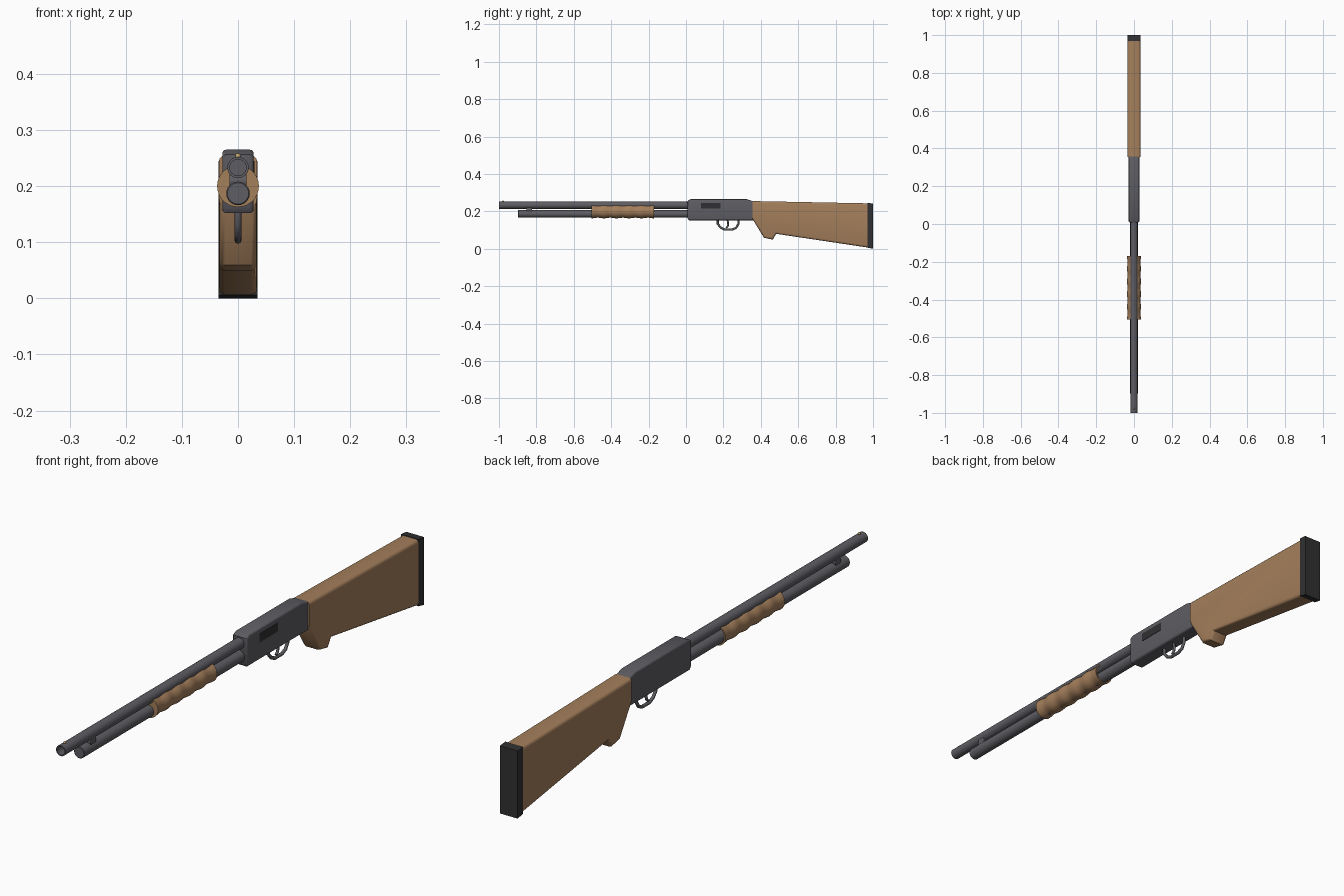
import bpy, bmesh, math
from mathutils import Matrix, Vector

if "Cube" in bpy.data.objects:
    bpy.data.objects.remove(bpy.data.objects["Cube"])


def material(name, rgb):
    m = bpy.data.materials.new(name)
    m.diffuse_color = (*rgb, 1)
    m.use_nodes = True
    m.node_tree.nodes["Principled BSDF"].inputs["Base Color"].default_value = m.diffuse_color
    return m


METAL = material("gunmetal", (0.11, 0.11, 0.125))
WOOD = material("wood", (0.37, 0.21, 0.105))
BLACK = material("black", (0.03, 0.03, 0.032))
BRASS = material("brass", (0.6, 0.42, 0.15))


def finish(name, bm, mat, angle=35):
    bmesh.ops.recalc_face_normals(bm, faces=bm.faces)
    me = bpy.data.meshes.new(name)
    bm.to_mesh(me)
    bm.free()
    ob = bpy.data.objects.new(name, me)
    bpy.context.collection.objects.link(ob)
    me.materials.append(mat)
    bpy.ops.object.select_all(action='DESELECT')
    ob.select_set(True)
    bpy.context.view_layer.objects.active = ob
    bpy.ops.object.shade_smooth_by_angle(angle=math.radians(angle))
    return ob


def slab(name, profile, half, mat, bevel=0, keep=lambda e: True):
    """Side profile in (y, z) extruded across x, with its side edges rounded."""
    bm = bmesh.new()
    face = bm.faces.new([bm.verts.new((-half, y, z)) for y, z in profile])
    ext = bmesh.ops.extrude_face_region(bm, geom=[face])["geom"]
    bmesh.ops.translate(bm, vec=(2 * half, 0, 0),
                        verts=[v for v in ext if isinstance(v, bmesh.types.BMVert)])
    if bevel:
        edges = [e for e in bm.edges
                 if abs(e.verts[0].co.x - e.verts[1].co.x) < 1e-5 and keep(e)]
        bmesh.ops.bevel(bm, geom=edges, offset=bevel, segments=3, profile=0.5, affect='EDGES')
    return finish(name, bm, mat)


def lathe(name, profile, z, mat, n=24):
    """(y, radius) profile spun around an axis along y at height z."""
    bm = bmesh.new()
    vs = [bm.verts.new((r, y, z)) for y, r in profile]
    es = [bm.edges.new(p) for p in zip(vs, vs[1:])]
    bmesh.ops.spin(bm, geom=vs + es, cent=(0, 0, z), axis=(0, 1, 0),
                   angle=math.tau, steps=n)
    bmesh.ops.remove_doubles(bm, verts=bm.verts, dist=1e-5)
    return finish(name, bm, mat, 40)


def rod(name, pts, radius, mat, closed=False):
    """Round bar following points given as (y, z)."""
    cu = bpy.data.curves.new(name, 'CURVE')
    cu.dimensions = '3D'
    cu.bevel_depth = radius
    cu.bevel_resolution = 2
    cu.use_fill_caps = True
    sp = cu.splines.new('POLY')
    sp.points.add(len(pts) - 1)
    for p, (y, z) in zip(sp.points, pts):
        p.co = (0, y, z, 1)
    sp.use_cyclic_u = closed
    ob = bpy.data.objects.new(name, cu)
    bpy.context.collection.objects.link(ob)
    cu.materials.append(mat)


# Barrel with open muzzle, and the magazine tube below it
lathe("barrel", [(0.03, 0), (0.03, 0.019), (-1, 0.019), (-1, 0.0145),
                 (-0.9, 0.0145), (-0.9, 0)], 0.233, METAL)
lathe("magazine_tube", [(0.03, 0), (0.03, 0.021), (-0.895, 0.021), (-0.897, 0.019),
                        (-0.897, 0)], 0.187, METAL)

# Clamp: short cross cylinder between the tubes
bm = bmesh.new()
bmesh.ops.create_cone(bm, cap_ends=True, segments=20, radius1=0.016, radius2=0.016, depth=0.03,
                      matrix=Matrix.Translation((0, -0.838, 0.209)) @ Matrix.Rotation(math.pi / 2, 4, 'Y'))
finish("tube_clamp", bm, METAL)

# Bead sight
bm = bmesh.new()
bmesh.ops.create_uvsphere(bm, u_segments=12, v_segments=8, radius=0.0045,
                          matrix=Matrix.Translation((0, -0.978, 0.254)))
finish("bead_sight", bm, BRASS)

# Ribbed sliding forend, hollow at the rear
steps = 36
ribs = [(-0.505 + 0.335 * i / steps,
         0.0355 + 0.0018 * math.cos(math.tau * 5 * i / steps)) for i in range(steps + 1)]
lathe("forend", [(-0.505, 0)] + ribs + [(-0.17, 0.032), (-0.21, 0.032), (-0.21, 0)],
      0.2, WOOD, 28)

# Receiver
slab("receiver", [(0.008, 0.163), (0.016, 0.152), (0.36, 0.152), (0.36, 0.254),
                  (0.325, 0.265), (0.025, 0.265), (0.008, 0.256)], 0.028, METAL, 0.007,
     lambda e: min(v.co.y for v in e.verts) < 0.35)
slab("ejection_port", [(0.08, 0.215), (0.185, 0.215), (0.185, 0.245), (0.08, 0.245)],
     0.002, BLACK).location.x = 0.0275

# Stock with grip, and butt pad
slab("stock", [(0.355, 0.255), (0.97, 0.243), (0.97, 0.007), (0.482, 0.08),
               (0.464, 0.049), (0.417, 0.059), (0.355, 0.16)], 0.034, WOOD, 0.011,
     lambda e: min(v.co.y for v in e.verts) < 0.96 and max(v.co.y for v in e.verts) > 0.36)
slab("butt_pad", [(0.97, 0.006), (1, 0.0), (1, 0.242), (0.97, 0.245)], 0.035, BLACK)

# Trigger guard and trigger
rod("trigger_guard", [(0.17, 0.155), (0.17, 0.132), (0.187, 0.112), (0.207, 0.103), (0.248, 0.103),
                      (0.268, 0.112), (0.28, 0.132), (0.28, 0.155)], 0.006, METAL)
rod("trigger", [(0.222, 0.155), (0.224, 0.142), (0.226, 0.13), (0.222, 0.119), (0.214, 0.112)],
    0.005, METAL)
